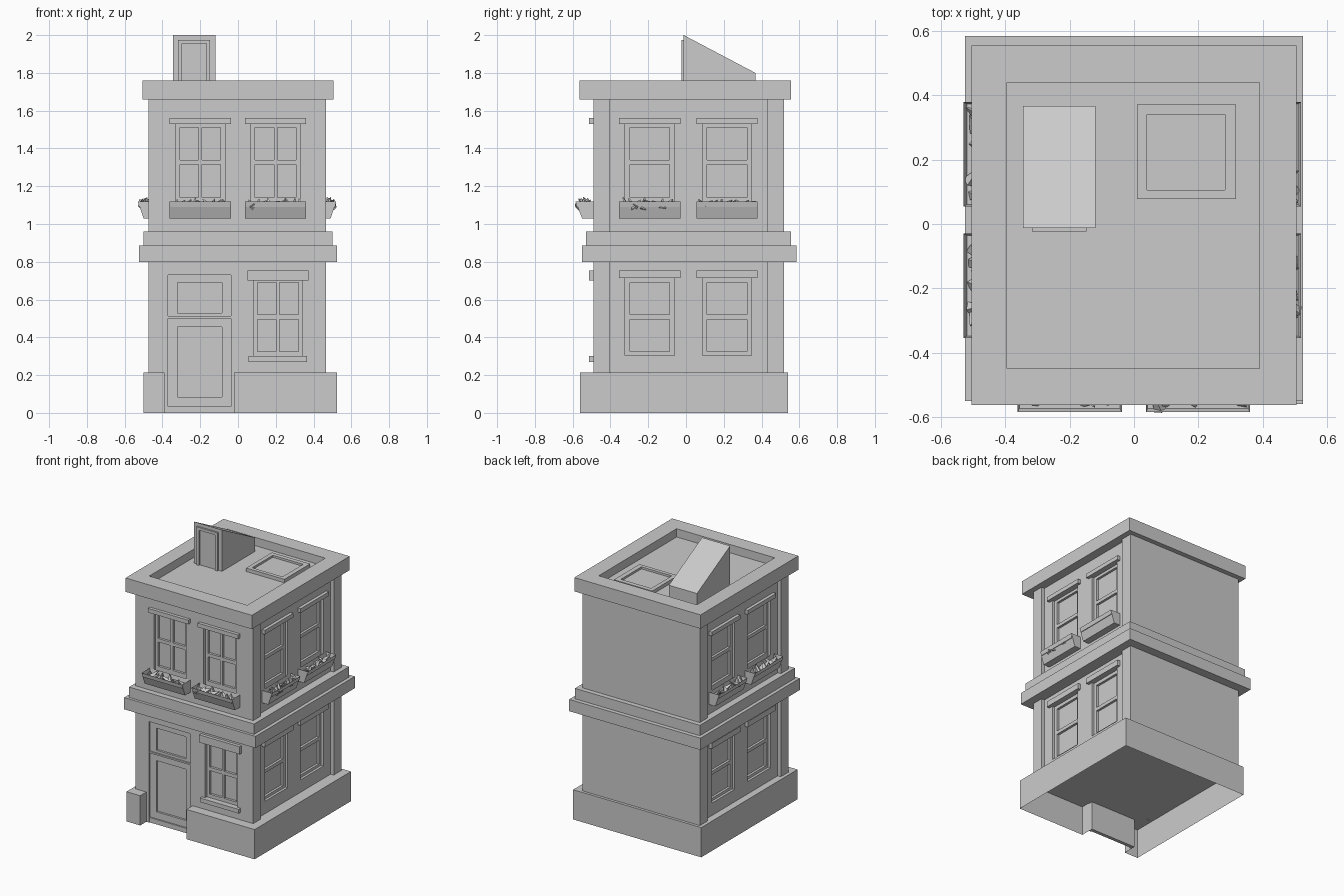
import bpy, bmesh, random
from mathutils import Vector, Matrix

if "Cube" in bpy.data.objects:
    bpy.data.objects.remove(bpy.data.objects["Cube"])

random.seed(4)

# Wall frames: (u along wall, d outward, v up) -> world
REC = 0.025
FACES = {
    "front": lambda u, d, v: (u, -0.49 - d, v),
    "right": lambda u, d, v: (0.465 - REC + d, u, v),
    "left": lambda u, d, v: (-0.475 + REC - d, u, v),
    "world": lambda u, d, v: (u, d, v),
}


def finish(name, bm):
    bmesh.ops.recalc_face_normals(bm, faces=bm.faces)
    me = bpy.data.meshes.new(name)
    bm.to_mesh(me)
    bm.free()
    ob = bpy.data.objects.new(name, me)
    bpy.context.collection.objects.link(ob)
    return ob


def boxes(name, items, face="world"):
    """One object made of boxes given as (u0, u1, d0, d1, v0, v1)."""
    bm = bmesh.new()
    f = FACES[face]
    for u0, u1, d0, d1, v0, v1 in items:
        a, b = Vector(f(u0, d0, v0)), Vector(f(u1, d1, v1))
        size = [abs(b[i] - a[i]) for i in range(3)]
        m = Matrix.Translation((a + b) / 2) @ Matrix.Diagonal((*size, 1))
        bmesh.ops.create_cube(bm, size=1, matrix=m)
    return finish(name, bm)


def prism(name, profile, u0, u1, face="world", axis="u", cap_both=True):
    """Extrude a 2D profile; along u the points are (d, v), along v they are (u, d)."""
    bm = bmesh.new()
    f = FACES[face]
    place = (lambda p, t: f(t, *p)) if axis == "u" else (lambda p, t: f(*p, t))
    lo = [bm.verts.new(place(p, u0)) for p in profile]
    hi = [bm.verts.new(place(p, u1)) for p in profile]
    n = len(profile)
    for i in range(n):
        bm.faces.new((lo[i], lo[(i + 1) % n], hi[(i + 1) % n], hi[i]))
    bm.faces.new(hi)
    if cap_both:
        bm.faces.new(lo)
    return finish(name, bm)


def cut(ob, item, face="world"):
    """Subtract a box from an object and discard the cutter."""
    c = boxes("cutter", [item], face)
    c.hide_render = True
    m = ob.modifiers.new("cut", "BOOLEAN")
    m.operation, m.solver, m.object = "DIFFERENCE", "EXACT", c
    bpy.context.view_layer.objects.active = ob
    bpy.ops.object.modifier_apply(modifier=m.name)
    bpy.data.objects.remove(c)


def grid_frame(name, face, u, v, us, vs, d0, d1):
    """Frame filling u x v around pane openings us x vs."""
    ue = [u[0]] + [x for p in us for x in p] + [u[1]]
    ve = [v[0]] + [x for p in vs for x in p] + [v[1]]
    items = [(ue[i], ue[i + 1], d0, d1, v[0], v[1]) for i in range(0, len(ue), 2)]
    for a, b in us:
        items += [(a, b, d0, d1, ve[i], ve[i + 1]) for i in range(0, len(ve), 2)]
    return boxes(name, items, face)


def window(face, name, c, v0, v1, panes_v, lintel, columns, half=0.13):
    cut(walls, (c - half, c + half, -0.035, 0.1, v0, v1), face)
    us = [(c - 0.105, c + 0.105)]
    if columns == 2:
        us = [(c - 0.108, c - 0.009), (c + 0.009, c + 0.108)]
    grid_frame(name + "_frame", face, (c - half, c + half), (v0, v1), us, panes_v, -0.035, -0.018)
    boxes(name + "_lintel", [(c - 0.162, c + 0.162, 0, 0.023, *lintel)], face)


def flower_box(face, name, c, top, bottom):
    # tapered planter with a sunken bed
    ob = prism(name, [(0, 1.03), (bottom, 1.03), (top, 1.12), (0, 1.12)], c - 0.162, c + 0.162, face)
    bm = bmesh.new()
    bm.from_mesh(ob.data)
    rim = [f for f in bm.faces if f.normal.z > 0.9]
    bmesh.ops.inset_region(bm, faces=rim, thickness=0.008)
    for v in rim[0].verts:
        v.co.z -= 0.03
    bm.to_mesh(ob.data)
    bm.free()
    # low-poly leaves
    bm = bmesh.new()
    for i in range(9):
        u = c - 0.13 + 0.26 * i / 8
        pos = FACES[face](u, top * random.uniform(0.4, 0.65), 1.108)
        rot = Matrix.Rotation(random.uniform(0, 6.28), 4, "Z") @ Matrix.Rotation(random.uniform(0.2, 1.1), 4, "X")
        bmesh.ops.create_cone(bm, cap_ends=True, segments=4, radius1=0.022, radius2=0.003,
                              depth=random.uniform(0.05, 0.075),
                              matrix=Matrix.Translation(pos) @ rot)
    finish(name + "_leaves", bm)


# Plinth: open-bottomed shell with a notch for the door
prism("plinth", [(-0.5, -0.56), (-0.39, -0.56), (-0.39, -0.46), (-0.02, -0.46), (-0.02, -0.56),
                 (0.525, -0.56), (0.525, 0.54), (-0.5, 0.54)], 0, 0.215, axis="v", cap_both=False)

# Main walls with recessed side panels between corner pilasters
walls = boxes("walls", [(-0.475, 0.465, -0.49, 0.52, 0.21, 1.68)])
for side in ("left", "right"):
    for z0, z1 in ((0.2, 0.82), (0.94, 1.67)):
        cut(walls, (-0.405, 0.43, 0, 0.1, z0, z1), side)

# Belt course
boxes("belt_lower", [(-0.525, 0.525, -0.55, 0.585, 0.80, 0.885)])
boxes("belt_upper", [(-0.50, 0.50, -0.53, 0.555, 0.885, 0.96)])

# Cornice with sunken roof
cornice = boxes("cornice_roof", [(-0.505, 0.505, -0.563, 0.555, 1.66, 1.76)])
cut(cornice, (-0.395, 0.39, -0.45, 0.44, 1.70, 1.9))

# Front windows
UP = [(1.14, 1.315), (1.34, 1.51)]
LOW = [(0.325, 0.495), (0.52, 0.69)]
for i, c in enumerate((-0.2, 0.199)):
    window("front", f"front_upper_window_{i}", c, 1.10, 1.53, UP, (1.53, 1.56), 2)
    flower_box("front", f"front_planter_{i}", c, 0.095, 0.06)
window("front", "front_lower_window", 0.211, 0.30, 0.70, LOW, (0.70, 0.755), 2)
boxes("front_window_sill", [(0.055, 0.365, 0, 0.023, 0.27, 0.30)], "front")

# Side windows, mirrored left and right
for side in ("left", "right"):
    for i, c in enumerate((-0.192, 0.217)):
        window(side, f"{side}_upper_window_{i}", c, 1.10, 1.53, UP, (1.53, 1.56), 1)
        window(side, f"{side}_lower_window_{i}", c, 0.305, 0.715, LOW, (0.715, 0.755), 1)
        flower_box(side, f"{side}_planter_{i}", c, 0.08, 0.05)

# Entrance: opening, jambs, step, framed leaf and transom
cut(walls, (-0.37, -0.037, -0.03, 0.1, 0.1, 0.73), "front")
boxes("door_jambs", [(-0.39, -0.37, -0.03, 0, 0, 0.215), (-0.037, -0.02, -0.03, 0, 0, 0.215)], "front")
boxes("door_step", [(-0.37, -0.037, -0.03, -0.005, 0, 0.035)], "front")
grid_frame("door_frame", "front", (-0.37, -0.037), (0.035, 0.73), [(-0.32, -0.085)],
           [(0.085, 0.455), (0.53, 0.69)], -0.03, -0.015)
boxes("transom_bar", [(-0.37, -0.037, -0.03, -0.006, 0.50, 0.512)], "front")

# Roof access hut with sloping top and door
prism("roof_hut", [(-0.012, 1.70), (0.367, 1.70), (0.367, 1.80), (-0.012, 2.0)], -0.345, -0.12)
boxes("roof_hut_door", [(-0.317, -0.297, -0.024, -0.012, 1.70, 1.975),
                        (-0.168, -0.148, -0.024, -0.012, 1.70, 1.975),
                        (-0.297, -0.168, -0.024, -0.012, 1.955, 1.975)])

# Skylight
sky = boxes("skylight", [(0.01, 0.317, 0.078, 0.372, 1.70, 1.725)])
cut(sky, (0.04, 0.283, 0.105, 0.34, 1.71, 1.8))
